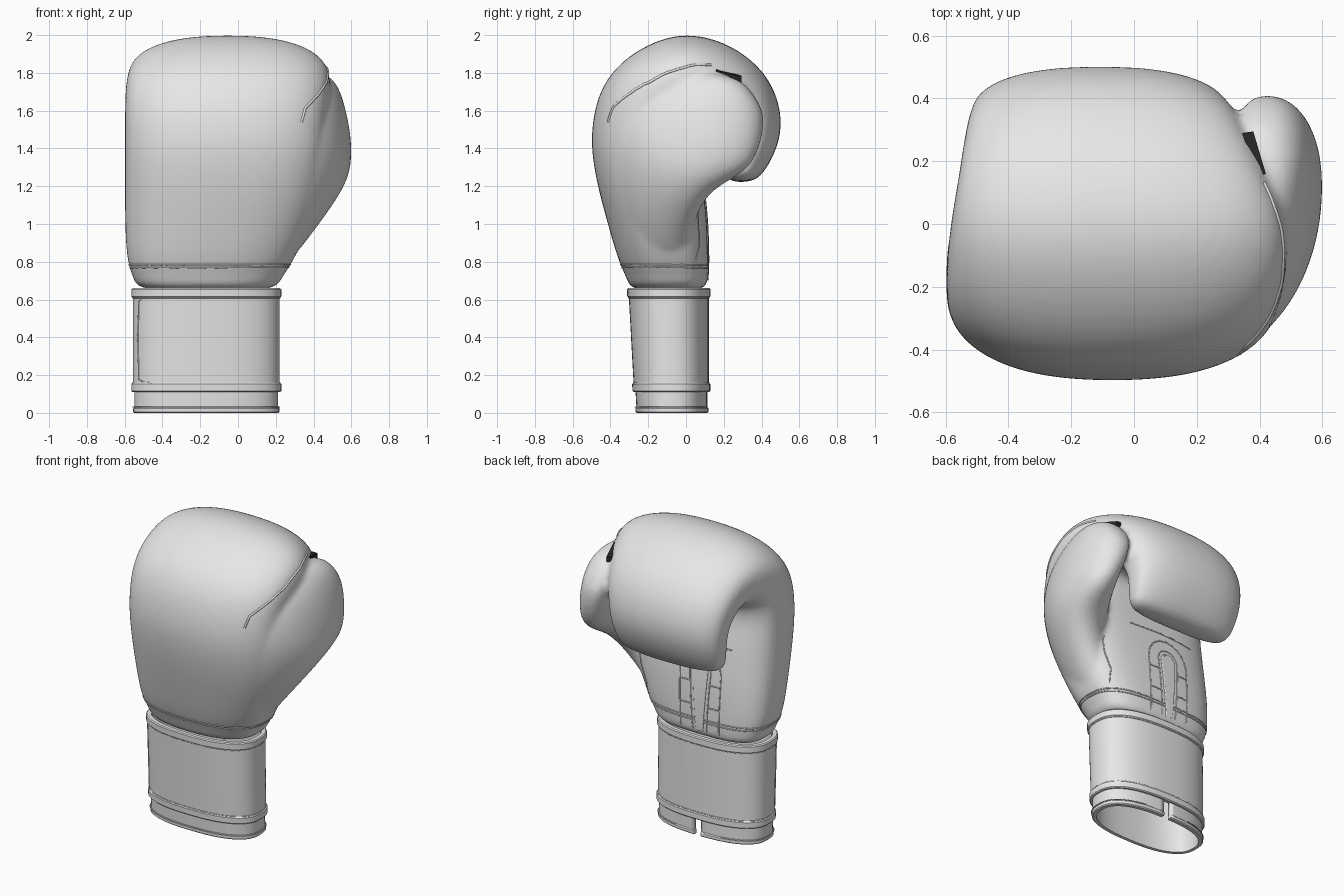
import bpy, bmesh, math
from mathutils import Vector
from mathutils.bvhtree import BVHTree

cube = bpy.data.objects.get("Cube")
if cube:
    bpy.data.objects.remove(cube)


def material(name, value):
    m = bpy.data.materials.new(name)
    m.use_nodes = True
    color = (value, value, value, 1)
    m.diffuse_color = color
    m.node_tree.nodes["Principled BSDF"].inputs["Base Color"].default_value = color
    return m


LEATHER = material("grey leather", 0.8)
WHITE = material("white lining", 1.0)
BLACK = material("black web", 0.02)


def add_object(name, bm, mat, angle=40):
    bmesh.ops.recalc_face_normals(bm, faces=bm.faces)
    mesh = bpy.data.meshes.new(name)
    bm.to_mesh(mesh)
    bm.free()
    obj = bpy.data.objects.new(name, mesh)
    bpy.context.collection.objects.link(obj)
    mesh.materials.append(mat)
    bpy.ops.object.select_all(action="DESELECT")
    obj.select_set(True)
    bpy.context.view_layer.objects.active = obj
    bpy.ops.object.shade_smooth_by_angle(angle=math.radians(angle))
    return obj


def ring_points(outer, inner, x0, x1, powers, sides, lean=0):
    """Rounded-box section spanning outer to inner (y, z) and x0 to x1.
    The two powers set how boxy the outer and inner halves are."""
    a, b = Vector((0, *outer)), Vector((0, *inner))
    mid, half = (a + b) / 2, (a - b) / 2
    pts = []
    for i in range(sides):
        t = math.tau * i / sides
        c, s = math.cos(t), math.sin(t)
        power = powers[0] if s >= 0 else powers[1]
        u = math.copysign(abs(c) ** (2 / power), c)
        v = math.copysign(abs(s) ** (2 / power), s)
        x = (x0 + x1) / 2 + u * (x1 - x0) / 2 - lean * v
        pts.append(mid + half * v + Vector((x, 0, 0)))
    return pts


def skin(bm, rings, closed=False):
    loops = [[bm.verts.new(p) for p in ring] for ring in rings]
    pairs = list(zip(loops, loops[1:])) + ([(loops[-1], loops[0])] if closed else [])
    for lo, hi in pairs:
        for i in range(len(lo)):
            j = (i + 1) % len(lo)
            bm.faces.new((lo[i], lo[j], hi[j], hi[i]))
    if not closed:
        bm.faces.new(loops[0])
        bm.faces.new(loops[-1])


def loft(name, sections, powers):
    bm = bmesh.new()
    skin(bm, [ring_points(s[:2], s[2:4], s[4], s[5], powers, 32, *s[6:]) for s in sections])
    return add_object(name, bm, LEATHER)


# Mitt: sections fan from the wrist over the knuckles to the curled fingertips
mitt = loft("mitt", [
    (-.30, .64, .11, .64, -.54, .21), (-.31, .71, .115, .71, -.55, .225),
    (-.355, .79, .12, .79, -.59, .29), (-.415, 1, .115, 1, -.6, .385),
    (-.47, 1.2, .1, 1.15, -.6, .445), (-.51, 1.42, .08, 1.31, -.6, .465),
    (-.485, 1.63, .05, 1.43, -.6, .465), (-.415, 1.79, .05, 1.52, -.6, .48),
    (-.265, 1.925, .08, 1.57, -.595, .495), (-.05, 2.015, .12, 1.58, -.58, .48),
    (.16, 1.985, .15, 1.57, -.56, .425), (.34, 1.885, .18, 1.54, -.545, .37),
    (.465, 1.74, .2, 1.49, -.53, .33), (.515, 1.55, .21, 1.42, -.515, .295),
    (.485, 1.4, .2, 1.34, -.505, .285), (.42, 1.28, .2, 1.27, -.485, .265),
    (.36, 1.22, .23, 1.22, -.45, .23)], (2.35, 3.3))

# Thumb: sections fan from the wrist to the tip, leaning in towards the knuckles
thumb = loft("thumb", [
    (-.25, .75, .05, .75, -.1, .24), (-.355, .95, .03, .92, 0, .375, .05),
    (-.425, 1.2, .06, 1.07, .09, .485, .09), (-.43, 1.45, .14, 1.18, .15, .56, .1),
    (-.34, 1.63, .25, 1.24, .22, .583, .08), (-.16, 1.74, .34, 1.3, .29, .592, .05),
    (.05, 1.805, .39, 1.4, .32, .568, .02), (.2, 1.795, .41, 1.5, .33, .54),
    (.32, 1.75, .415, 1.6, .345, .47)], (2.1, 2.1))

# Blend the mitt and thumb into one padded skin
for part in (mitt, thumb):
    part.modifiers.new("Round", "SUBSURF").levels = 2
bpy.context.view_layer.update()
dg = bpy.context.evaluated_depsgraph_get()
bm = bmesh.new()
for part in (mitt, thumb):
    bm.from_mesh(part.evaluated_get(dg).to_mesh())
for part in (mitt, thumb):
    bpy.data.objects.remove(part)
body = add_object("padded_glove_body", bm, LEATHER, 180)
remesh = body.modifiers.new("Blend", "REMESH")
remesh.mode, remesh.voxel_size, remesh.use_smooth_shade = "VOXEL", 0.016, True
soften = body.modifiers.new("Soften", "SMOOTH")
soften.factor, soften.iterations = 0.5, 8
bpy.context.view_layer.update()
surface = BVHTree.FromObject(body, bpy.context.evaluated_depsgraph_get())


def wrist_ring(d, z):
    front = -.265 - .055 * z
    return ring_points((front - d, z), (.117 + d, z), -.553 - d, .217 + d, (2.5, 2.5), 72)


def band(name, z0, z1, out, inn, r=.006):
    """Rounded band around the wrist with the given outer and inner offsets."""
    profile = [(inn, z0), (out - r, z0), (out, z0 + r), (out, z1 - r), (out - r, z1), (inn, z1)]
    bm = bmesh.new()
    skin(bm, [wrist_ring(d, z) for d, z in profile], True)
    return add_object(name, bm, LEATHER)


# Wrist cuff, edge bindings and the inner sleeve with its hem
band("wrist_cuff", .12, .65, .004, -.02)
band("upper_binding", .61, .66, .012, -.018)
band("lower_binding", .11, .158, .012, -.018)
sleeve = band("inner_sleeve", .004, .64, -.004, -.024)
hem = band("sleeve_hem", 0, .03, .002, -.026)

# Notch in the sleeve on the palm side
bm = bmesh.new()
bmesh.ops.create_cube(bm, size=1)
for v in bm.verts:
    v.co = Vector((v.co.x * .05 - .165, v.co.y * .2 + .11, v.co.z * .24))
cutter = add_object("notch_cutter", bm, LEATHER)
cutter.hide_render = True
cutter.hide_viewport = True
for part in (sleeve, hem):
    cut = part.modifiers.new("Notch", "BOOLEAN")
    cut.operation, cut.object, cut.solver = "DIFFERENCE", cutter, "EXACT"


def cord(name, pts, radius=.004, closed=False, snap=True):
    """Raised seam through the points, laid on the padded surface."""
    pts = [Vector(p) for p in pts]
    if snap:
        steps = 8
        pairs = list(zip(pts, pts[1:] + (pts[:1] if closed else [])))
        dense = [a.lerp(b, i / steps) for a, b in pairs for i in range(steps)]
        pts = dense if closed else dense + [pts[-1]]
        pts = [surface.find_nearest(p)[0] for p in pts]
    curve = bpy.data.curves.new(name, "CURVE")
    curve.dimensions, curve.bevel_depth, curve.bevel_resolution = "3D", radius, 1
    spline = curve.splines.new("POLY")
    spline.points.add(len(pts) - 1)
    for p, co in zip(spline.points, pts):
        p.co = (*co, 1)
    spline.use_cyclic_u = closed
    curve.materials.append(LEATHER)
    obj = bpy.data.objects.new(name, curve)
    bpy.context.collection.objects.link(obj)


# Stitching around the wrist, the bindings and the hem
for k, z in enumerate((.765, .783)):
    ring = ring_points((-.35, z), (.12, z), -.58, .28, (2.4, 3), 24)
    cord(f"wrist_stitch_{k}", ring, closed=True)
cord("upper_binding_stitch", wrist_ring(.005, .609), .003, True, False)
cord("lower_binding_stitch", wrist_ring(.005, .159), .003, True, False)
ring = wrist_ring(.003, .03)
start = min(range(72), key=lambda i: (ring[i] - Vector((-.165, .11, .03))).length)
cord("hem_stitch", [ring[(start + i) % 72] for i in range(4, 69)], .003, snap=False)


def cuff_front(x, z):
    mid, half = -.168, .389
    y0, y1 = -.269 - .055 * z, .121
    depth = max(0, 1 - abs((x - mid) / half) ** 2.5) ** .4
    return Vector((x, (y0 + y1) / 2 + (y0 - y1) / 2 * depth, z))


# Closing strap edge on the front of the cuff
cord("strap_edge", [cuff_front(x, z) for x, z in
     ((-.46, .62), (-.5, .615), (-.525, .59), (-.53, .4), (-.525, .18), (-.5, .162), (-.46, .158))],
     snap=False)

# Seam where the thumb tucks under the knuckles, and at the thumb base
cord("thumb_seam", [(.335, -.41, 1.54), (.345, -.37, 1.61), (.41, -.27, 1.69),
                    (.45, -.1, 1.79), (.44, .05, 1.84), (.41, .13, 1.84)], .007)
cord("thumb_base_seam", [(.3, .02, 1.12), (.27, .04, 1), (.24, .07, .9), (.26, .08, .8)])

PALM_X = -.18


def arch(half, foot, top):
    """Upside-down U on the palm, narrowing to its foot."""
    bend = [(half * math.cos(t), top - half + half * math.sin(t))
            for t in [math.pi * i / 8 for i in range(9)]]
    return [(PALM_X + x, .13, z) for x, z in [(foot, .7)] + bend + [(-foot, .7)]]


# Palm opening, its stitched reinforcement and rungs
cord("palm_opening_edge", arch(.05, .02, 1.14), .006)
cord("palm_inner_stitch", arch(.075, .05, 1.17))
cord("palm_outer_stitch", arch(.15, .14, 1.24))
cord("palm_cross_stitch", [(-.4, .12, 1.28), (-.15, .12, 1.29), (.1, .12, 1.28)])
for side in (-1, 1):
    for z in (.87, 1.02):
        cord("palm_rung", [(PALM_X + side * w, .13, z) for w in (.065, .147)])

# White lining showing in the palm opening
bm = bmesh.new()
rows = []
for i in range(17):
    z = .7 + .44 * i / 16
    straight = .02 + .03 * min(1, (z - .7) / .39)
    w = math.sqrt(max(0, straight ** 2 - max(0, z - 1.09) ** 2)) + .001
    row = []
    for j in range(5):
        p = surface.find_nearest(Vector((PALM_X + w * (j - 2) / 2, .13, z)))[0]
        row.append(bm.verts.new(p + Vector((0, .006, 0))))
    rows.append(row)
for a, b in zip(rows, rows[1:]):
    for j in range(4):
        bm.faces.new((a[j], b[j], b[j + 1], a[j + 1]))
add_object("palm_lining", bm, WHITE)

# Dark web joining the thumb tip to the mitt
bm = bmesh.new()
web = [bm.verts.new(p) for p in ((.345, .29, 1.785), (.38, .295, 1.78),
                                 (.42, .16, 1.815), (.39, .15, 1.83))]
solid = bmesh.ops.extrude_face_region(bm, geom=[bm.faces.new(web)])
for v in solid["geom"]:
    if isinstance(v, bmesh.types.BMVert):
        v.co.z -= .035
add_object("thumb_web", bm, BLACK)
